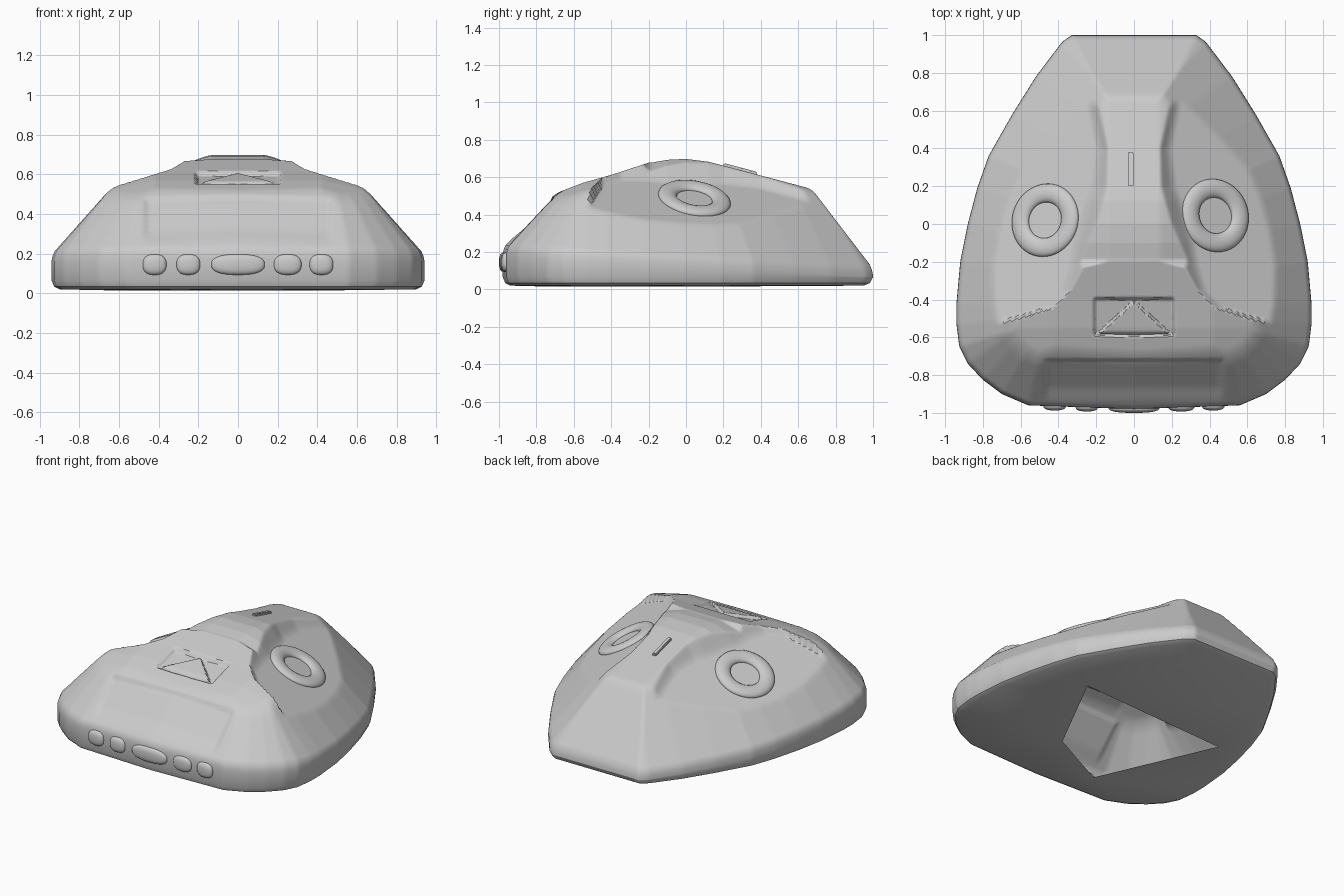
import bpy, bmesh, math
from mathutils import Vector, Matrix

if "Cube" in bpy.data.objects:
    bpy.data.objects.remove(bpy.data.objects["Cube"])

SEG, RINGS = 400, 110
CENTRE = Vector((0, -0.1))

# Plan outline (right half, back to front), mirrored into half-planes
HALF = [(0.33, 1.0), (0.38, .965), (.52, .78), (.645, .58), (.77, .36), (.83, .19), (.88, .0), (.92, -.2),
        (.94, -.42), (.94, -.53), (.925, -.65), (.88, -.74), (.80, -.825), (.70, -.90), (.56, -.96), (0, -.98)]
EDGES = [(Vector((0, -1)), 1.0, 1.25)]          # inward normal, offset, slope
for a, b in zip(HALF, HALF[1:]):
    a, b = Vector(a), Vector(b)
    t = (b - a).normalized()
    for side in (1, -1):
        n = Vector((t.y * side, -t.x))
        EDGES.append((n, -n.dot(Vector((a.x * side, a.y))), 1.13))

# Profile along the centre line (y, z) and half-width of the central ridge (y, x)
SPINE = [(-1, .42), (-.72, .505), (-.55, .57), (-.4, .612), (-.2, .677), (-.1, .695), (0, .70), (.12, .685),
         (.67, .54), (1, .46)]
RIDGE = [(-1, .95), (-.42, .40), (-.35, .33), (-.2, .25), (0, .18), (.2, .135), (.4, .13), (.62, .17), (1, .2)]


def interp(table, v):
    for (a, p), (b, q) in zip(table, table[1:]):
        if v <= b:
            return p + (q - p) * max(0, (v - a) / (b - a))
    return table[-1][1]


def smin(a, b, k=.025):
    h = max(k - abs(a - b), 0) / k
    return min(a, b) - h * h * k / 4


def smax(a, b, k=.025):
    return -smin(-a, -b, k)


def rim(y):
    return .165 - .055 * y


def step(v, w=.012):
    s = min(1, max(0, v / w + .5))
    return s * s * (3 - 2 * s)


def dish(ax, y):
    return .48 - .5 * (ax - .44) - .18 * (y - .035)


def height(x, y):
    ax = abs(x)
    spine = interp(SPINE, y)
    z = min(rim(y) + max(0, n.dot(Vector((x, y))) + c) * k for n, c, k in EDGES)
    z = smin(z, spine - .22 * max(0, ax - .42), .035)
    # crown falls away gently either side of the ridge
    z = smin(z, spine - .3 * max(0, ax - .13) + .3 * step(-.28 - y, .2), .01)
    # sunken flat areas around the round rings
    wall = spine + .01 + 1.5 * (interp(RIDGE, y) - ax)
    front = .56 + 6 * (-.425 - .36 * (ax - .4) - y)
    z = smin(z, smax(smax(dish(ax, y), wall), front, .01), .012)
    # recessed front panel
    z -= .017 * step(.465 - ax, .02) * step(-.72 - y) * step(y + .90, .1)
    # vent recess with a raised triangle
    tri = min(y + .58, -.41 - y - .9 * ax)
    z -= .022 * step(.21 - ax, .02) * step(-.395 - y, .02) * step(y + .59, .02) * (1 - step(tri, .02))
    return z


def finish(name, bm, angle=30):
    bmesh.ops.recalc_face_normals(bm, faces=bm.faces)
    me = bpy.data.meshes.new(name)
    bm.to_mesh(me)
    bm.free()
    ob = bpy.data.objects.new(name, me)
    bpy.context.collection.objects.link(ob)
    bpy.ops.object.select_all(action='DESELECT')
    ob.select_set(True)
    bpy.context.view_layer.objects.active = ob
    bpy.ops.object.shade_smooth_by_angle(angle=math.radians(angle))
    return ob


# Hollow shell: concentric rings from the underside edge up to the crown
bm = bmesh.new()
outline = []
for i in range(SEG):
    t = 2 * math.pi * (i + .5) / SEG
    d = Vector((math.cos(t), math.sin(t)))
    r = min((n.dot(CENTRE) + c) / -n.dot(d) for n, c, k in EDGES if n.dot(d) < -1e-6)
    outline.append(d * r)


def ring(scale, z):
    pts = [CENTRE + o * scale for o in outline]
    return [bm.verts.new((p.x, p.y, z(p.x, p.y))) for p in pts]


rings = [ring(.955, lambda x, y: .02), ring(.985, lambda x, y: .034),
         ring(1, lambda x, y: .065), ring(1, lambda x, y: rim(y) - .045),
         ring(.998, lambda x, y: rim(y) - .02), ring(.993, lambda x, y: rim(y) - .002)]
rings += [ring(.983 * (1 - j / RINGS), height) for j in range(RINGS)]
for lo, hi in zip(rings, rings[1:]):
    for i in range(SEG):
        k = (i + 1) % SEG
        bm.faces.new((lo[i], lo[k], hi[k], hi[i]))
top = bm.verts.new((CENTRE.x, CENTRE.y, height(*CENTRE)))
for i in range(SEG):
    bm.faces.new((rings[-1][i], rings[-1][(i + 1) % SEG], top))

# Underside with its four-sided opening
hole = [bm.verts.new((x, y, .015)) for x, y in ((.485, .12), (-.645, .06), (-.29, -.745), (.155, -.52))]
loop = [bm.edges.new((hole[i], hole[(i + 1) % 4])) for i in range(4)]
loop += [bm.edges.get((rings[0][i], rings[0][(i + 1) % SEG])) for i in range(SEG)]
bmesh.ops.triangle_fill(bm, edges=loop, use_beauty=True, normal=(0, 0, -1))
finish("shell", bm, 35)

# Round rings half sunk into the flat areas
for side, label, cx, cy in ((1, "right", .43, .045), (-1, "left", .47, .02)):
    normal = Vector((.5 * side, .18, 1)).normalized()
    bpy.ops.mesh.primitive_torus_add(major_radius=.146, minor_radius=.05,
                                     major_segments=64, minor_segments=16)
    ob = bpy.context.object
    ob.name = label + "_ring"
    ob.matrix_world = (Matrix.Translation((cx * side, cy, dish(cx, cy)))
                       @ normal.to_track_quat('Z', 'Y').to_matrix().to_4x4()
                       @ Matrix.Diagonal((1, 1, .55, 1)))
    bpy.ops.object.shade_smooth_by_angle(angle=math.radians(60))

# Row of rounded buttons along the front edge
for i, (x, w) in enumerate(((-.42, .06), (-.25, .06), (0, .135), (.25, .07), (.42, .06))):
    bm = bmesh.new()
    bmesh.ops.create_uvsphere(bm, u_segments=32, v_segments=16, radius=1)
    for v in bm.verts:
        # squared-off ellipsoid
        v.co = Vector([math.copysign(abs(c) ** .8, c) for c in v.co])
        v.co = Vector((x + v.co.x * w, -.974 + v.co.y * .026 + abs(x) * .03, .145 + v.co.z * .052))
    finish("front_button_%d" % (i + 1), bm, 60)

# Thin raised fin behind the crown
bm = bmesh.new()
bmesh.ops.create_cube(bm, size=1)
for v in bm.verts:
    y = .29 + v.co.y * .18
    v.co = Vector((-.018 + v.co.x * .03, y, interp(SPINE, y) + v.co.z * .024))
bmesh.ops.bevel(bm, geom=bm.edges[:], offset=.005, segments=2, affect='EDGES')
finish("crown_fin", bm)
